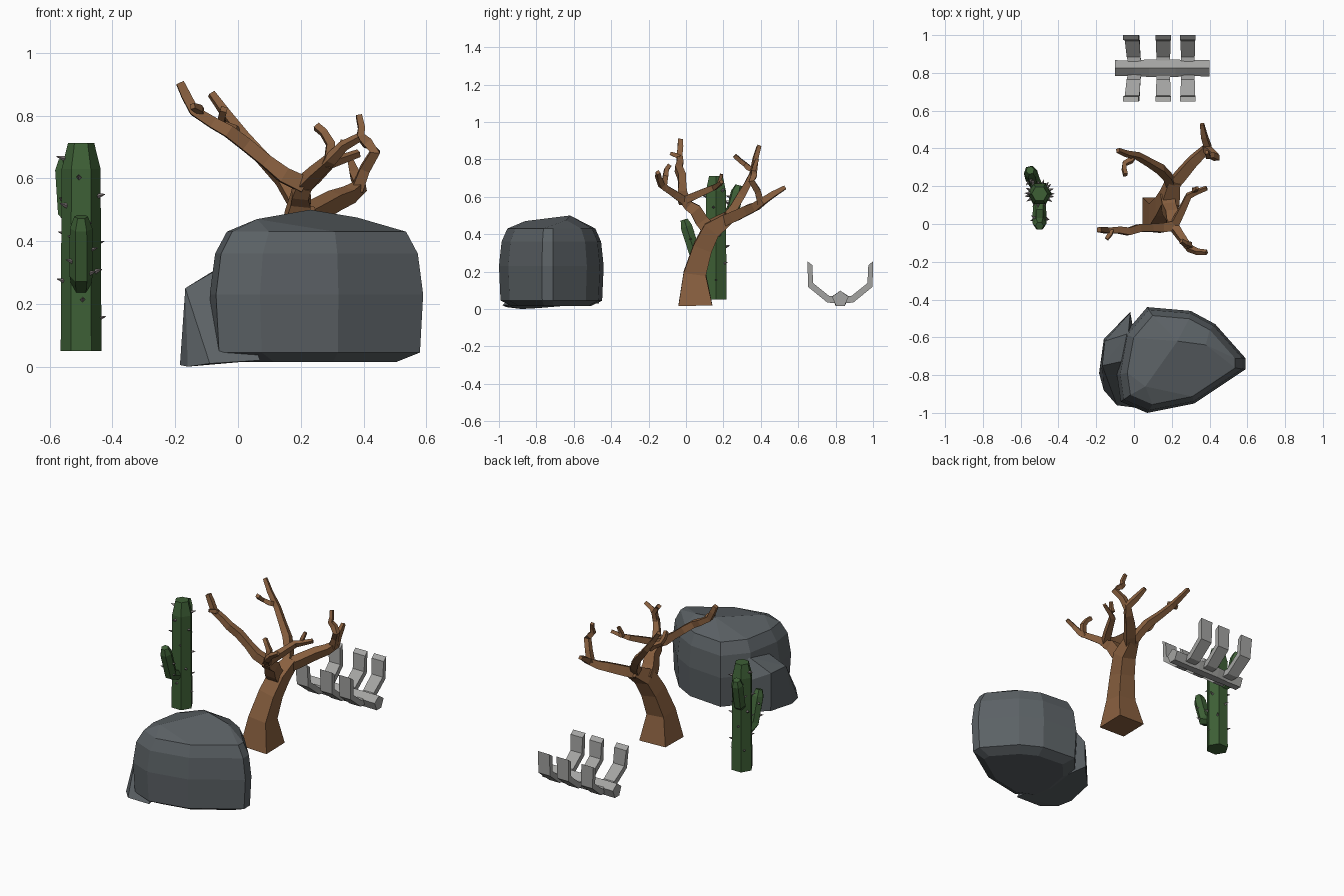
import bpy, bmesh, math, random
from mathutils import Vector, Matrix

if "Cube" in bpy.data.objects:
    bpy.data.objects.remove(bpy.data.objects["Cube"])

random.seed(4)


def material(name, *rgb):
    m = bpy.data.materials.new(name)
    m.diffuse_color = (*rgb, 1)
    m.use_nodes = True
    m.node_tree.nodes["Principled BSDF"].inputs["Base Color"].default_value = m.diffuse_color
    return m


STONE = material("slate grey", 0.105, 0.12, 0.13)
BARK = material("bark brown", 0.25, 0.117, 0.05)
GREEN = material("cactus green", 0.047, 0.115, 0.036)
THORN = material("thorn grey", 0.24, 0.21, 0.21)
BONE = material("bone grey", 0.37, 0.37, 0.36)


def finish(name, bm, mat):
    bmesh.ops.recalc_face_normals(bm, faces=bm.faces[:])
    mesh = bpy.data.meshes.new(name)
    bm.to_mesh(mesh)
    bm.free()
    mesh.materials.append(mat)
    ob = bpy.data.objects.new(name, mesh)
    bpy.context.collection.objects.link(ob)
    return ob


def loft(name, loops, mat):
    """Join matching rings of points and cap both ends."""
    bm = bmesh.new()
    rings = [[bm.verts.new(p) for p in loop] for loop in loops]
    n = len(rings[0])
    for a, b in zip(rings, rings[1:]):
        for k in range(n):
            j = (k + 1) % n
            bm.faces.new((a[k], a[j], b[j], b[k]))
    bm.faces.new(rings[0][::-1])
    bm.faces.new(rings[-1])
    return finish(name, bm, mat)


def tube(name, pos, radii, sides, mat, turn=0.0):
    """Faceted tube along a path, one radius per point."""
    pos = [Vector(p) for p in pos]
    last = len(pos) - 1
    ref, loops = None, []
    for i, (p, r) in enumerate(zip(pos, radii)):
        t = (pos[min(i + 1, last)] - pos[max(i - 1, 0)]).normalized()
        if ref is None:
            ref = Vector((1, 0, 0)) if abs(t.x) < 0.8 else Vector((0, 0, 1))
        ref = (ref - t * ref.dot(t)).normalized()
        side = t.cross(ref)
        angles = [turn + math.tau * k / sides for k in range(sides)]
        loops.append([p + r * (ref * math.cos(a) + side * math.sin(a)) for a in angles])
    return loft(name, loops, mat)


def hull(name, points, mat):
    bm = bmesh.new()
    for p in points:
        bm.verts.new(p)
    res = bmesh.ops.convex_hull(bm, input=bm.verts[:])
    junk = {v for v in res["geom_interior"] + res["geom_unused"]
            if isinstance(v, bmesh.types.BMVert)}
    bmesh.ops.delete(bm, geom=list(junk), context='VERTS')
    bmesh.ops.dissolve_limit(bm, angle_limit=math.radians(6),
                             verts=bm.verts[:], edges=bm.edges[:])
    return finish(name, bm, mat)


# Boulder: scaled copies of one outline, wrapped in a hull
outline = [(-0.09, -0.8), (-0.05, -0.58), (0.07, -0.44), (0.3, -0.46), (0.43, -0.53),
           (0.59, -0.71), (0.59, -0.77), (0.32, -0.95), (0.07, -1.0), (-0.07, -0.94)]
middle = Vector((0.25, -0.72))
pts = []
for z, s in ((0.015, 0.75), (0.045, 0.97), (0.23, 1.0), (0.36, 0.95), (0.43, 0.84)):
    pts += [(*middle.lerp(Vector(p), s), z) for p in outline]
pts += [(0.23, -0.62, 0.5), (0.06, -0.86, 0.47), (0.38, -0.64, 0.475)]
hull("boulder", pts, STONE)
# Lower lobe on the boulder's left side
hull("boulder_lobe", [
    (-0.185, -0.79, 0.005), (-0.16, -0.88, 0), (-0.09, -0.96, 0.01), (0.07, -0.98, 0.02),
    (-0.16, -0.61, 0.02), (-0.02, -0.465, 0.03), (-0.168, -0.75, 0.25), (-0.155, -0.62, 0.25),
    (-0.03, -0.58, 0.335), (-0.02, -0.47, 0.2), (-0.03, -0.72, 0.33)], STONE)

# Dead tree: square leaning trunk
fork = (0.2, 0.2, 0.47)
tube("tree_trunk", [(0.135, 0.05, 0.02), (0.14, 0.047, 0.19), (0.165, 0.09, 0.33),
                    (0.19, 0.14, 0.43), (0.21, 0.23, 0.49)],
     (0.128, 0.085, 0.073, 0.068, 0.045), 4, BARK, math.pi / 4)


def branch(name, r0, r1, *path):
    """Gnarled branch: each span gets a jittered middle knuckle."""
    pts = [Vector(path[0])]
    for p in path[1:]:
        knuckle = pts[-1].lerp(Vector(p), 0.5)
        pts += [knuckle + Vector([random.uniform(-0.009, 0.009) for _ in p]), Vector(p)]
    n = len(pts) - 1
    radii = [(r0 + (r1 - r0) * i / n) * random.uniform(0.92, 1.1) for i in range(n + 1)]
    tube("tree_" + name, pts, radii, 4, BARK, math.pi / 4)


knot = (0.21, -0.01, 0.58)
branch("front_limb", 0.052, 0.034, (0.18, 0.13, 0.42), (0.2, 0.05, 0.53), knot)
branch("left_branch", 0.034, 0.019, knot, (0.09, -0.02, 0.655), (-0.03, -0.04, 0.75),
       (-0.14, -0.035, 0.815), (-0.185, -0.03, 0.905))
branch("left_twig", 0.018, 0.012, (-0.12, -0.035, 0.81), (-0.145, -0.08, 0.83))
branch("back_left_branch", 0.036, 0.015, fork, (0.14, 0.29, 0.6), (0.02, 0.36, 0.73),
       (-0.085, 0.39, 0.87))
branch("back_left_twig", 0.02, 0.014, (0.0, 0.365, 0.74), (-0.05, 0.32, 0.77), (-0.045, 0.26, 0.82))
branch("back_right_branch", 0.044, 0.015, fork, (0.31, 0.33, 0.53), (0.39, 0.41, 0.575),
       (0.36, 0.53, 0.65))
branch("back_right_twig", 0.026, 0.014, (0.38, 0.4, 0.565), (0.437, 0.35, 0.685),
       (0.39, 0.36, 0.735), (0.385, 0.38, 0.8))
branch("front_right_branch", 0.032, 0.015, knot, (0.295, -0.13, 0.66), (0.385, -0.15, 0.73))
branch("front_right_twig", 0.022, 0.014, (0.28, -0.11, 0.64), (0.295, -0.11, 0.71),
       (0.25, -0.09, 0.765))
branch("inner_branch", 0.028, 0.014, knot, (0.29, 0.15, 0.65), (0.385, 0.19, 0.68))
branch("inner_twig", 0.018, 0.012, (0.32, 0.18, 0.66), (0.335, 0.19, 0.72))

# Cactus: six-sided column and two bent arms with chamfered tips
axis = Vector((-0.5, 0.16, 0))
tube("cactus_column", [axis + Vector((0, 0, z)) for z in (0.05, 0.63, 0.712)],
     (0.065, 0.062, 0.042), 6, GREEN)
spots = [(axis + Vector((0, 0, 0.14 + 0.03 * i)), 0.066, i * 2.4) for i in range(18)]
for name, root, elbow, tip in (
        ("front", (-0.5, 0.14, 0.25), (-0.5, 0.05, 0.29), (-0.5, -0.01, 0.478)),
        ("back", (-0.5, 0.17, 0.44), (-0.538, 0.24, 0.49), (-0.55, 0.284, 0.66))):
    elbow, tip = Vector(elbow), Vector(tip)
    tube(f"cactus_{name}_arm", [root, elbow, elbow.lerp(tip, 0.8), tip],
         (0.03, 0.037, 0.036, 0.022), 6, GREEN)
    spots += [(elbow.lerp(tip, 0.2 * k), 0.04, random.uniform(0, math.tau)) for k in range(4)]

# Thorns scattered over the cactus
bm = bmesh.new()
for base, r, a in spots:
    d = Vector((math.cos(a), math.sin(a), 0.25)).normalized()
    m = Matrix.Translation(base + d * r) @ d.to_track_quat('Z', 'Y').to_matrix().to_4x4()
    bmesh.ops.create_cone(bm, cap_ends=True, segments=4, radius1=0.01, radius2=0.001,
                          depth=0.03, matrix=m)
finish("cactus_thorns", bm, THORN)

# Skeleton spine: ridged bar, slightly uneven along its length
ridge = [(0, 0.098), (0.048, 0.066), (0.024, 0.015), (-0.024, 0.015), (-0.048, 0.066)]
loft("spine", [[(x, 0.825 + y * s, z) for y, z in ridge] for x, s in
               ((-0.1, 0.88), (0, 0.82), (0.08, 0.98), (0.22, 0.98), (0.28, 0.85), (0.4, 0.92))],
     BONE)

# Ribs: bent slabs in three mirrored pairs (outer and inner edge of each bend)
rib = [((0.02, 0.03), (0.02, 0.07)), ((0.07, 0.035), (0.06, 0.07)),
       ((0.172, 0.118), (0.145, 0.138)), ((0.176, 0.255), (0.15, 0.235))]
for i, (x0, lean) in enumerate(((0.005, -0.022), (0.155, 0), (0.285, 0))):
    for side, label in ((1, "back"), (-1, "front")):
        loops = []
        for j, (outer, inner) in enumerate(rib):
            x, w = x0 + lean * j / 3, 0.034 + 0.0025 * j
            loops.append([(x + dx, 0.825 + side * y, z) for dx, (y, z) in
                          ((-w, outer), (w, outer), (w, inner), (-w, inner))])
        loft(f"rib_{label}_{i + 1}", loops, BONE)
